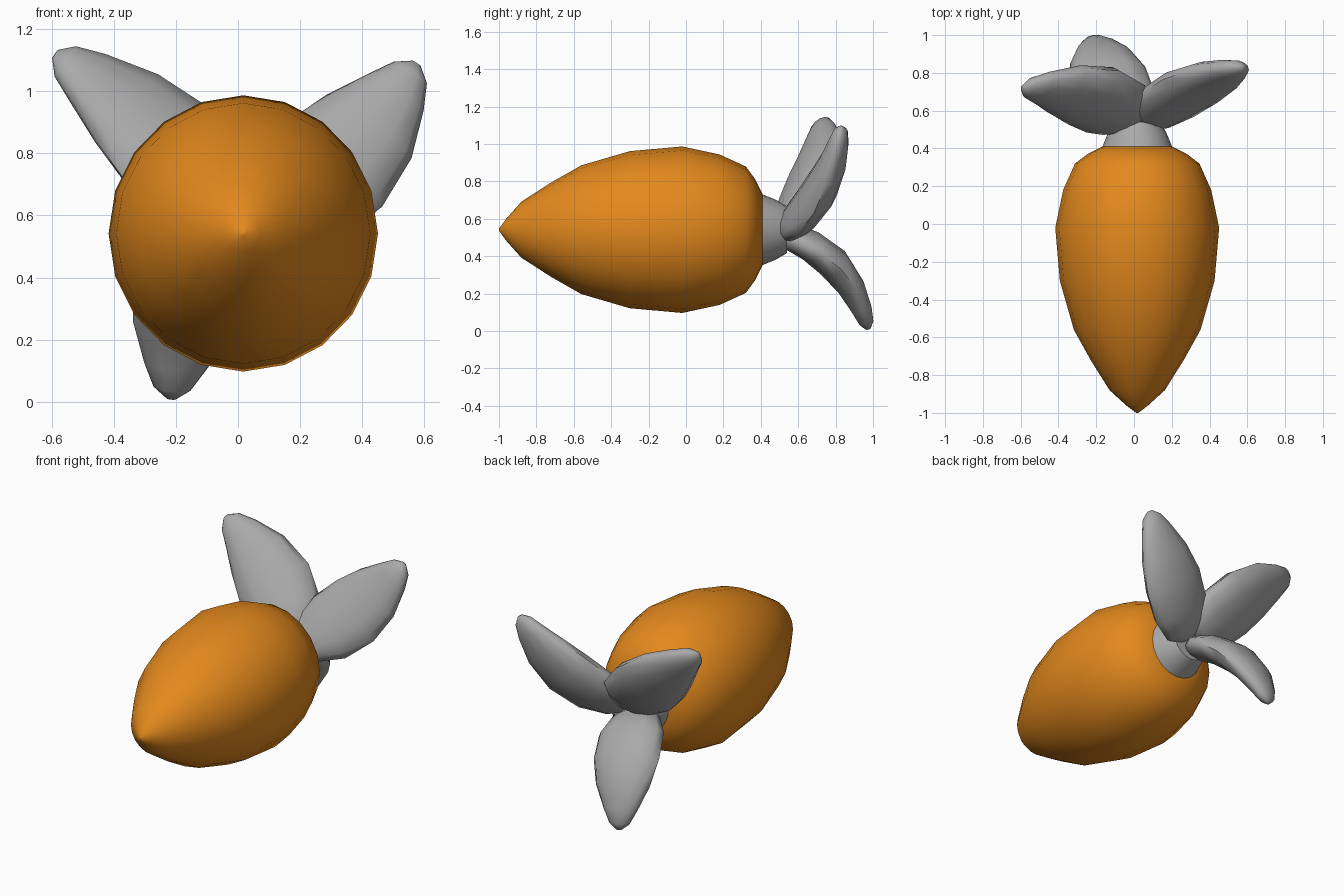
import bpy, bmesh, math
from mathutils import Vector

old = bpy.data.objects.get("Cube")
if old:
    bpy.data.objects.remove(old)


def material(name, color):
    m = bpy.data.materials.new(name)
    m.use_nodes = True
    m.diffuse_color = (*color, 1)
    m.node_tree.nodes["Principled BSDF"].inputs["Base Color"].default_value = (*color, 1)
    return m


orange = material("orange", (0.77, 0.25, 0.012))
grey = material("grey", (0.4, 0.4, 0.4))


def loft(name, rings, mat, sides):
    """Skin closed elliptical rings given as (centre, half axis, other half axis)."""
    bm = bmesh.new()
    loops = []
    for c, a, b in rings:
        angles = [math.tau * i / sides for i in range(sides)]
        loops.append([bm.verts.new(c + a * math.cos(t) + b * math.sin(t)) for t in angles])
    for lo, hi in zip(loops, loops[1:]):
        for i in range(sides):
            j = (i + 1) % sides
            bm.faces.new((lo[i], lo[j], hi[j], hi[i]))
    bm.faces.new(loops[0])
    bm.faces.new(loops[-1])
    bmesh.ops.recalc_face_normals(bm, faces=bm.faces)
    mesh = bpy.data.meshes.new(name)
    bm.to_mesh(mesh)
    bm.free()
    mesh.materials.append(mat)
    obj = bpy.data.objects.new(name, mesh)
    bpy.context.collection.objects.link(obj)
    bpy.ops.object.select_all(action='DESELECT')
    obj.select_set(True)
    bpy.context.view_layer.objects.active = obj
    bpy.ops.object.shade_smooth_by_angle(angle=math.radians(60))
    return obj


def turned(name, profile, mat):
    """Round part along y from (y, radius) pairs."""
    rings = [(Vector((0.017, y, 0.542)), Vector((0, 0, r)), Vector((0.975 * r, 0, 0)))
             for y, r in profile]
    return loft(name, rings, mat, 20)


# Root body and the stem behind it
turned("root_body", [(-1, 0.006), (-0.96, 0.06), (-0.88, 0.15), (-0.72, 0.253),
                     (-0.56, 0.344), (-0.3, 0.42), (-0.02, 0.445), (0.18, 0.402),
                     (0.32, 0.338), (0.37, 0.27), (0.41, 0.19)], orange)
turned("stem", [(0.4, 0.193), (0.48, 0.16), (0.54, 0.125)], grey)

# Leaf outline: position along the leaf, half width, half thickness
OUTLINE = [(0, 0.08, 0.045), (0.07, 0.14, 0.065), (0.25, 0.19, 0.08), (0.48, 0.195, 0.085),
           (0.7, 0.16, 0.07), (0.87, 0.1, 0.052), (0.96, 0.06, 0.037), (1, 0.015, 0.012)]


def leaf(name, base, mid, tip, across, size):
    """Flattened leaf bending from base through mid to tip."""
    base, mid, tip, across = map(Vector, (base, mid, tip, across))
    bend = 2 * mid - (base + tip) / 2
    rings = []
    for t, w, h in OUTLINE:
        centre = base * (1 - t) ** 2 + bend * 2 * t * (1 - t) + tip * t * t
        along = ((bend - base) * (1 - t) + (tip - bend) * t).normalized()
        side = (across - along * across.dot(along)).normalized()
        rings.append((centre, side * w * size, along.cross(side) * h * size))
    return loft(name, rings, grey, 12)


# Three leaves fanned around the stem, each with its own twist
leaf("right_leaf", (-0.03, 0.53, 0.58), (-0.235, 0.68, 0.835), (-0.59, 0.72, 1.12),
     (0.33, 0.32, 0.25), 1.15)
leaf("left_leaf", (0.05, 0.54, 0.57), (0.32, 0.73, 0.775), (0.575, 0.83, 1.09),
     (0.74, -0.19, -0.63), 1.08)
leaf("lower_leaf", (-0.02, 0.51, 0.51), (-0.14, 0.795, 0.355), (-0.215, 0.975, 0.01),
     (-0.955, -0.23, 0.18), 1.05)
